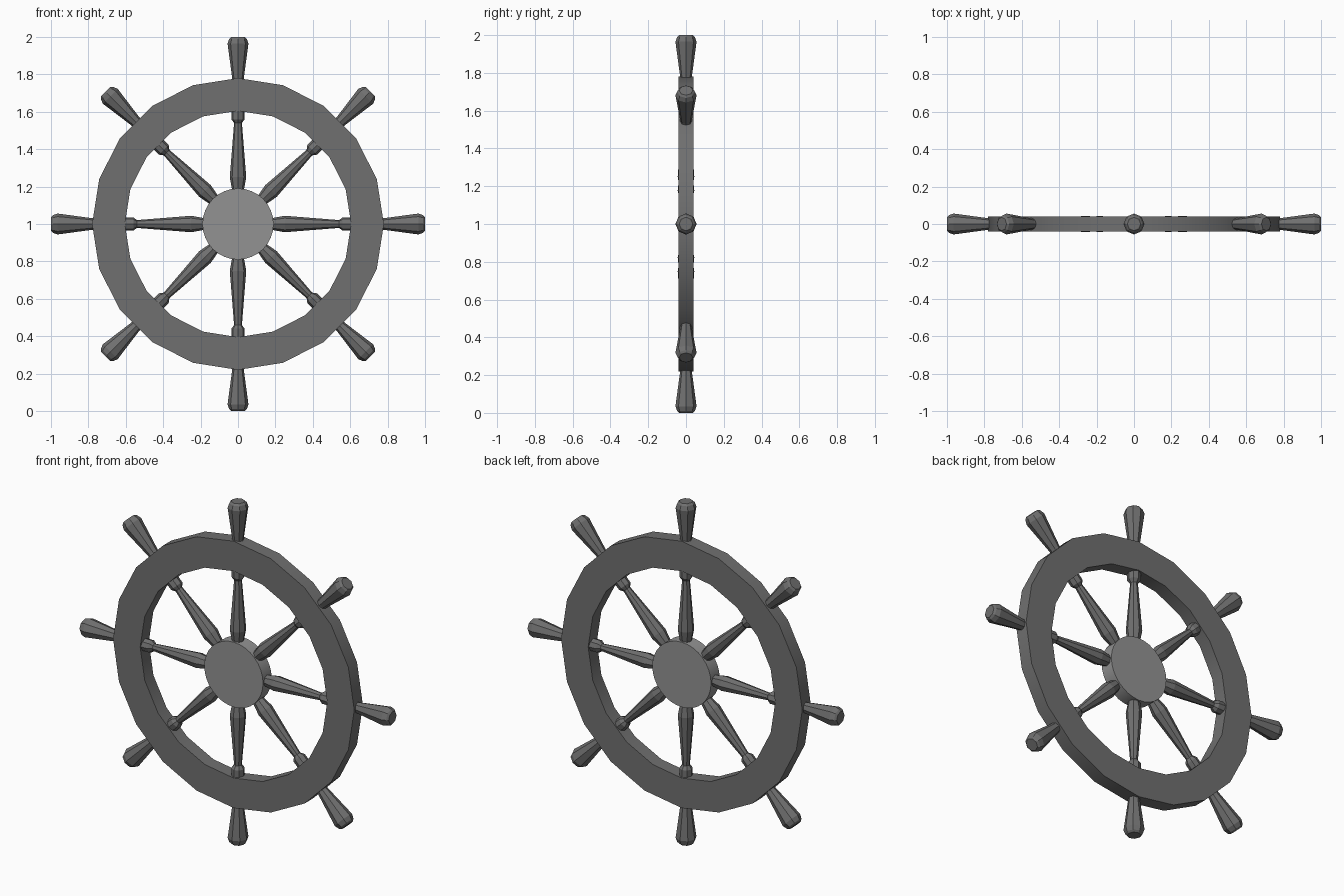
import bpy, bmesh
from math import sin, cos, pi, radians

if "Cube" in bpy.data.objects:
    bpy.data.objects.remove(bpy.data.objects["Cube"])

CENTRE = (0, 0, 1)


def material(name, value):
    mat = bpy.data.materials.new(name)
    mat.diffuse_color = (value, value, value, 1)
    mat.use_nodes = True
    mat.node_tree.nodes["Principled BSDF"].inputs["Base Color"].default_value = mat.diffuse_color
    return mat


dark = material("dark_grey", 0.16)
light = material("mid_grey", 0.29)


def lathe(name, profile, sides, closed, mat, rotation, smooth_angle=None):
    """Spin (radius, height) points about local z; closed loops the profile, else caps the ends."""
    bm = bmesh.new()
    rings = []
    for r, h in profile:
        rings.append([bm.verts.new((r * cos(2 * pi * i / sides),
                                    r * sin(2 * pi * i / sides), h))
                      for i in range(sides)])
    pairs = list(zip(rings, rings[1:]))
    if closed:
        pairs.append((rings[-1], rings[0]))
    else:
        bm.faces.new(rings[0])
        bm.faces.new(rings[-1])
    for a, b in pairs:
        for i in range(sides):
            j = (i + 1) % sides
            bm.faces.new((a[i], a[j], b[j], b[i]))
    bmesh.ops.recalc_face_normals(bm, faces=bm.faces)
    mesh = bpy.data.meshes.new(name)
    bm.to_mesh(mesh)
    bm.free()
    mesh.materials.append(mat)
    obj = bpy.data.objects.new(name, mesh)
    bpy.context.collection.objects.link(obj)
    obj.location = CENTRE
    obj.rotation_euler = rotation
    if smooth_angle:
        bpy.ops.object.select_all(action='DESELECT')
        bpy.context.view_layer.objects.active = obj
        obj.select_set(True)
        bpy.ops.object.shade_smooth_by_angle(angle=radians(smooth_angle))
    return obj


# 20-sided rim
lathe("rim", [(0.605, -0.04), (0.78, -0.04), (0.78, 0.04), (0.605, 0.04)],
      20, True, dark, (pi / 2, 0, 0), 30)

# Round centre hub, a lighter grey
lathe("hub", [(0.19, -0.04), (0.19, 0.04)], 32, False, light, (pi / 2, 0, 0), 30)

# Eight turned spokes: bulge by the hub, collar at the rim, flared handle outside
spoke_profile = [(0.030, 0.14), (0.033, 0.19), (0.044, 0.25), (0.021, 0.54),
                 (0.036, 0.56), (0.036, 0.62), (0.030, 0.66), (0.031, 0.78),
                 (0.056, 0.965), (0.047, 0.99), (0.036, 1.0)]
for k in range(8):
    lathe(f"spoke_{k + 1}", spoke_profile, 8, False, dark, (0, k * pi / 4, 0))
